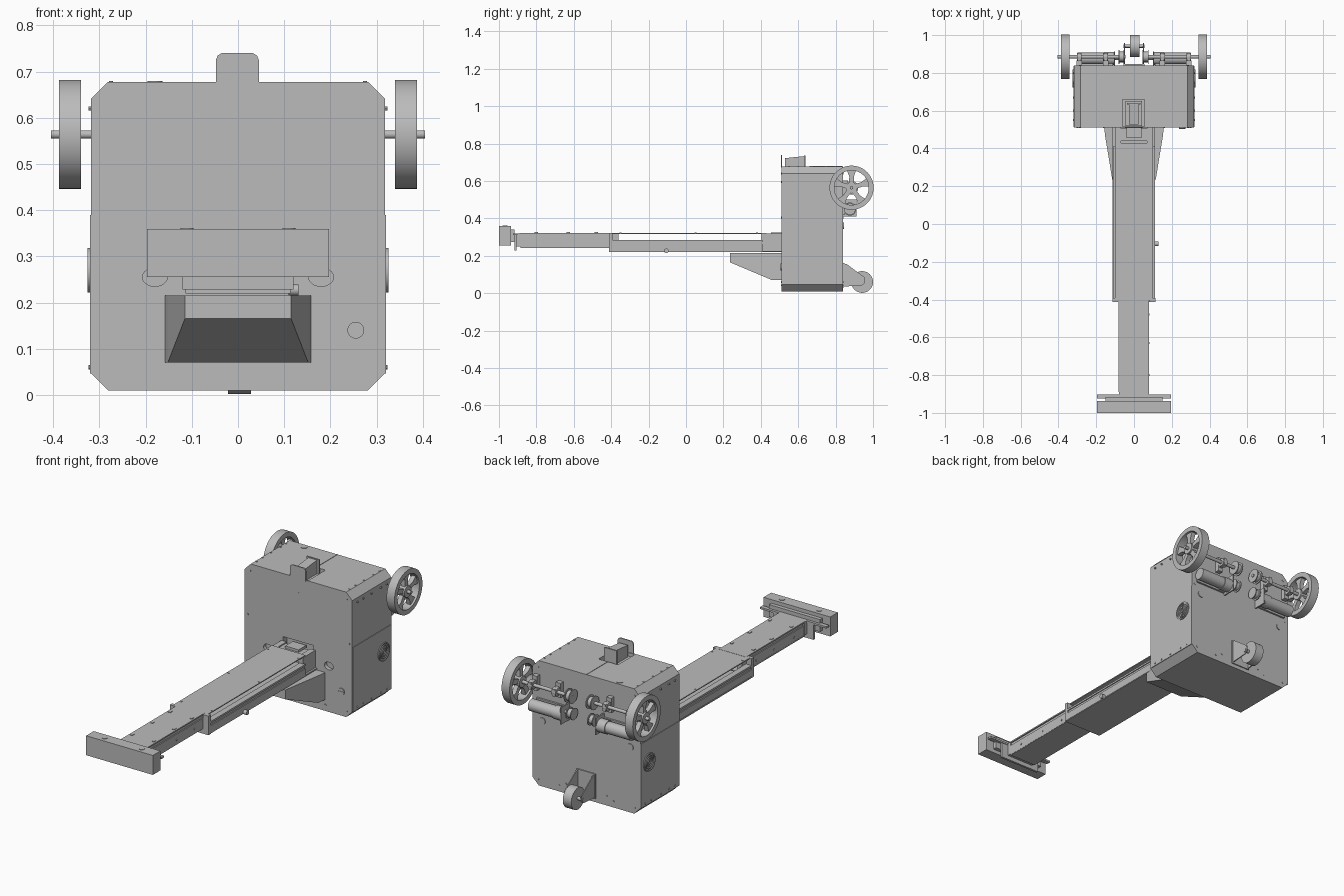
import bpy, bmesh, math
from mathutils import Vector, Matrix

old = bpy.data.objects.get("Cube")
if old:
    bpy.data.objects.remove(old, do_unlink=True)

grey = bpy.data.materials.new("plain grey")
grey.use_nodes = True
COLOUR = (0.5, 0.5, 0.5, 1)
grey.diffuse_color = COLOUR
grey.node_tree.nodes["Principled BSDF"].inputs["Base Color"].default_value = COLOUR
SIDE = {-1: "right", 1: "left"}


def finish(name, bm, smooth=False):
    bmesh.ops.recalc_face_normals(bm, faces=bm.faces)
    mesh = bpy.data.meshes.new(name)
    bm.to_mesh(mesh)
    bm.free()
    mesh.materials.append(grey)
    obj = bpy.data.objects.new(name, mesh)
    bpy.context.collection.objects.link(obj)
    if smooth:
        bpy.ops.object.select_all(action="DESELECT")
        obj.select_set(True)
        bpy.context.view_layer.objects.active = obj
        bpy.ops.object.shade_smooth_by_angle(angle=math.radians(35))
    return obj


def box(name, x, y, z):
    bm = bmesh.new()
    size = Vector((x[1] - x[0], y[1] - y[0], z[1] - z[0]))
    mid = Vector((x[0] + x[1], y[0] + y[1], z[0] + z[1])) / 2
    bmesh.ops.create_cube(bm, size=1, matrix=Matrix.Translation(mid) @ Matrix.Diagonal(size.to_4d()))
    return finish(name, bm)


def prism(name, profile, axis, a, b):
    """Extrude a profile along x (y, z points) or y (x, z points)."""
    bm = bmesh.new()
    place = (lambda p, t: (t, p[0], p[1])) if axis == "x" else (lambda p, t: (p[0], t, p[1]))
    face = bm.faces.new([bm.verts.new(place(p, a)) for p in profile])
    out = bmesh.ops.extrude_face_region(bm, geom=[face])
    move = Vector(place((0, 0), b - a))
    bmesh.ops.translate(bm, verts=[v for v in out["geom"] if isinstance(v, bmesh.types.BMVert)], vec=move)
    return finish(name, bm)


def lathe(name, profile, centre, axis="x", steps=40):
    """Spin (along, radius) points around an axis; the profile closes on itself."""
    bm = bmesh.new()
    rows = []
    for i in range(steps):
        t = math.tau * i / steps
        rows.append([bm.verts.new((a, r * math.cos(t), r * math.sin(t))) for a, r in profile])
    n = len(profile)
    for i in range(steps):
        p, q = rows[i], rows[(i + 1) % steps]
        for j in range(n):
            bm.faces.new((p[j], p[(j + 1) % n], q[(j + 1) % n], q[j]))
    bmesh.ops.remove_doubles(bm, verts=bm.verts, dist=1e-6)
    turn = {"x": Matrix(), "y": Matrix.Rotation(math.pi / 2, 4, "Z"), "z": Matrix.Rotation(-math.pi / 2, 4, "Y")}
    bm.transform(Matrix.Translation(centre) @ turn[axis])
    return finish(name, bm, True)


def cyl(name, centre, radius, length, axis="x", steps=28):
    h = length / 2
    return lathe(name, [(-h, 0), (-h, radius), (h, radius), (h, 0)], centre, axis, steps)


def ring(name, centre, outer, inner, length, axis="x", steps=40):
    h = length / 2
    return lathe(name, [(-h, inner), (-h, outer), (h, outer), (h, inner)], centre, axis, steps)


def cut(obj, cutter):
    mod = obj.modifiers.new("cut", "BOOLEAN")
    mod.object, mod.solver = cutter, "EXACT"
    bpy.ops.object.select_all(action="DESELECT")
    bpy.context.view_layer.objects.active = obj
    obj.select_set(True)
    bpy.ops.object.modifier_apply(modifier=mod.name)
    bpy.data.objects.remove(cutter, do_unlink=True)


def chamfered(x, z0, z1, c):
    return [(-x + c, z0), (x - c, z0), (x, z0 + c), (x, z1 - c), (x - c, z1), (-x + c, z1), (-x, z1 - c), (-x, z0 + c)]


# Cabinet with a pocket in the lid and a slot where the arm enters
body = prism("cabinet", chamfered(0.318, 0.01, 0.677, 0.036), "y", 0.51, 0.84)
cut(body, box("lid_pocket", (-0.06, 0.055), (0.517, 0.66), (0.645, 0.8)))
cut(body, box("arm_slot", (-0.09, 0.09), (0.4, 0.54), (0.25, 0.34)))
for s in SIDE:
    hole = [(s * 0.18 + 0.027 * math.cos(t), 0.255 + 0.02 * math.sin(t)) for t in [math.tau * i / 20 for i in range(20)]]
    cut(body, prism("oval_cutter", hole, "y", 0.45, 0.53))

# Lower side covers, vents and bolts
for s, n in SIDE.items():
    edge = sorted((s * 0.316, s * 0.321))
    box(n + "_lower_cover", edge, (0.513, 0.837), (0.046, 0.39))
    for r in (0.012, 0.024, 0.036, 0.048):
        ring(n + "_vent_ring", (s * 0.322, 0.77, 0.27), r, r - 0.006, 0.008)
    for y in (0.55, 0.6, 0.67, 0.75, 0.8):
        for z in (0.06, 0.62):
            cyl(n + "_side_bolt", (s * 0.32, y, z), 0.005, 0.008, steps=10)
        cyl(n + "_lid_bolt", (s * 0.275, y, 0.677), 0.005, 0.006, "z", 10)
    for x, z in ((0.285, 0.64), (0.3, 0.405), (0.285, 0.042), (0.12, 0.06), (0.16, 0.042)):
        for y in (0.51, 0.84):
            cyl(n + "_panel_bolt", (s * x, y, z), 0.005, 0.005, "y", 10)
cyl("front_centre_bolt", (0, 0.51, 0.595), 0.005, 0.005, "y", 10)
cyl("front_lock", (0.255, 0.509, 0.14), 0.018, 0.008, "y")
box("front_lock_slot", (0.238, 0.272), (0.503, 0.51), (0.138, 0.142))
box("lid_seam", (-0.0015, 0.0015), (0.66, 0.838), (0.676, 0.679))
cyl("lid_plug", (-0.18, 0.815, 0.677), 0.016, 0.005, "z")
for x, z in ((-0.26, 0.36), (0.26, 0.36)):
    cyl("rear_plug", (x, 0.84, z), 0.018, 0.008, "y")

# Sensor mount on the lid
plate = [(-0.048, 0.672), (0.045, 0.672), (0.045, 0.725), (0.041, 0.735), (0.032, 0.74), (-0.035, 0.74), (-0.044, 0.735), (-0.048, 0.725)]
prism("sensor_front_plate", plate, "y", 0.507, 0.513)
prism("sensor_block", [(0.528, 0.645), (0.635, 0.645), (0.635, 0.733), (0.528, 0.722)], "x", -0.027, 0.024)
box("sensor_rear_flange", (-0.038, 0.035), (0.632, 0.64), (0.645, 0.737))
box("sensor_base", (-0.045, 0.042), (0.52, 0.65), (0.645, 0.66))

# Drive wheels, axles, bearings, pulleys and motors on the rear panel
AY, AZ = 0.885, 0.564
for s, n in SIDE.items():
    wheel = (s * 0.364, AY, AZ)
    ring(n + "_wheel_rim", wheel, 0.118, 0.092, 0.047, steps=56)
    cyl(n + "_wheel_hub", wheel, 0.03, 0.04)
    for i in range(5):
        a = math.pi / 2 + math.tau * i / 5
        spoke = []
        for r, w in ((0.02, 0.013), (0.06, 0.012), (0.096, 0.026)):
            spoke.append((r, w))
        outline = spoke + [(r, -w) for r, w in reversed(spoke)]
        pts = [(AY + r * math.cos(a) - w * math.sin(a), AZ + r * math.sin(a) + w * math.cos(a)) for r, w in outline]
        prism(n + "_wheel_spoke", pts, "x", s * 0.364 - 0.012, s * 0.364 + 0.012)
    cyl(n + "_axle", (s * 0.225, AY, AZ), 0.009, 0.36)
    for x in (0.15, 0.29):
        box(n + "_bearing_foot", sorted((s * (x - 0.014), s * (x + 0.014))), (0.84, 0.865), (0.525, 0.603))
        box(n + "_bearing_arm", sorted((s * (x - 0.009), s * (x + 0.009))), (0.86, 0.905), (0.545, 0.583))
        cyl(n + "_bearing", (s * x, AY, AZ), 0.021, 0.026)
    groove = [(-0.018, 0), (-0.018, 0.036), (-0.013, 0.036), (-0.013, 0.027), (0.009, 0.027), (0.009, 0.036), (0.014, 0.036), (0.014, 0)]
    lathe(n + "_axle_pulley", groove, (s * 0.064, AY, AZ), steps=32)
    lathe(n + "_motor_pulley", [(a, r * 0.85) for a, r in groove], (s * 0.064, 0.877, 0.467), steps=32)
    cyl(n + "_motor_shaft", (s * 0.09, 0.877, 0.467), 0.008, 0.07)
    cyl(n + "_gearbox", (s * 0.13, 0.876, 0.45), 0.035, 0.05)
    cyl(n + "_motor", (s * 0.225, 0.876, 0.45), 0.031, 0.15)
    box(n + "_motor_bracket", sorted((s * 0.1, s * 0.107)), (0.84, 0.912), (0.41, 0.5))
    box(n + "_motor_saddle", sorted((s * 0.11, s * 0.29)), (0.838, 0.85), (0.42, 0.48))

# Rear caster
cyl("caster_wheel", (0.003, 0.942, 0.06), 0.058, 0.05, steps=48)
cyl("caster_pin", (0, 0.942, 0.062), 0.009, 0.11)
box("caster_plate", (-0.055, 0.055), (0.838, 0.846), (0.03, 0.162))
for s, n in SIDE.items():
    cheek = [(0.84, 0.035), (0.84, 0.16), (0.86, 0.155), (0.955, 0.085), (0.957, 0.055), (0.94, 0.042)]
    prism(n + "_caster_cheek", cheek, "x", s * 0.047, s * 0.052)

# Tapered support under the arm
bm = bmesh.new()
rings = []
for y, x, low in ((0.235, 0.115, 0.165), (0.46, 0.152, 0.07), (0.51, 0.158, 0.07)):
    rings.append([bm.verts.new((px, y, pz)) for px, pz in ((-x, low), (x, low), (x, 0.215), (-x, 0.215))])
for a, b in zip(rings, rings[1:]):
    for i in range(4):
        bm.faces.new((a[i], a[(i + 1) % 4], b[(i + 1) % 4], b[i]))
bm.faces.new(rings[0])
bm.faces.new(rings[-1])
finish("arm_support", bm)

# Outer arm stage: tray, side rails and a thin cover
box("arm_tray", (-0.114, 0.11), (-0.405, 0.51), (0.219, 0.226))
box("arm_cover", (-0.101, 0.098), (-0.405, 0.43), (0.317, 0.322))
box("arm_front_plate", (-0.114, 0.11), (-0.412, -0.395), (0.22, 0.245))
for s, n in SIDE.items():
    box(n + "_arm_wall", sorted((s * 0.107, s * 0.112)), (-0.405, 0.41), (0.222, 0.262))
    box(n + "_arm_rail", sorted((s * 0.088, s * 0.107)), (-0.4, 0.41), (0.24, 0.275))
    box(n + "_arm_lip", sorted((s * 0.08, s * 0.112)), (-0.4, 0.41), (0.275, 0.285))
    box(n + "_arm_end_post", sorted((s * 0.082, s * 0.114)), (-0.412, -0.392), (0.22, 0.322))
    box(n + "_arm_root", sorted((s * 0.07, s * 0.1)), (0.405, 0.51), (0.22, 0.318))
    for y in (-0.35, 0.05, 0.38):
        cyl(n + "_cover_bolt", (s * 0.09, y, 0.322), 0.005, 0.005, "z", 10)
box("arm_root_plate", (-0.1, 0.1), (0.44, 0.505), (0.3, 0.312))
box("arm_root_latch", (-0.04, 0.04), (0.455, 0.52), (0.312, 0.325))
cyl("arm_knob", (0.12, -0.105, 0.227), 0.012, 0.022)

# Inner arm stage: open channel with side rails
box("slide_top", (-0.081, 0.079), (-0.89, -0.39), (0.316, 0.323))
box("slide_floor", (-0.08, 0.078), (-0.885, -0.36), (0.243, 0.249))
for s, n in SIDE.items():
    box(n + "_slide_wall", sorted((s * 0.073, s * 0.079)), (-0.885, -0.36), (0.245, 0.3))
    box(n + "_slide_rail", sorted((s * 0.05, s * 0.072)), (-0.885, -0.36), (0.249, 0.318))
    for y in (-0.8, -0.63, -0.48):
        box(n + "_slide_clip", sorted((s * 0.058, s * 0.07)), (y - 0.009, y + 0.009), (0.322, 0.326))
        cyl(n + "_slide_bolt", (s * 0.08, y, 0.27), 0.005, 0.005, steps=10)

# Bumper bar with its mounting plates
box("bumper_bar", (-0.197, 0.197), (-1.0, -0.936), (0.255, 0.359))
box("bumper_back_plate", (-0.197, 0.195), (-0.925, -0.902), (0.31, 0.32))
box("bumper_hanger", (-0.12, 0.12), (-0.917, -0.905), (0.228, 0.318))
box("bumper_spacer", (-0.15, 0.15), (-0.937, -0.916), (0.275, 0.34))
box("slide_end_plate", (-0.08, 0.08), (-0.906, -0.885), (0.25, 0.32))
for s, n in SIDE.items():
    cyl(n + "_bumper_boss", (s * 0.11, -0.968, 0.359), 0.014, 0.005, "z")
